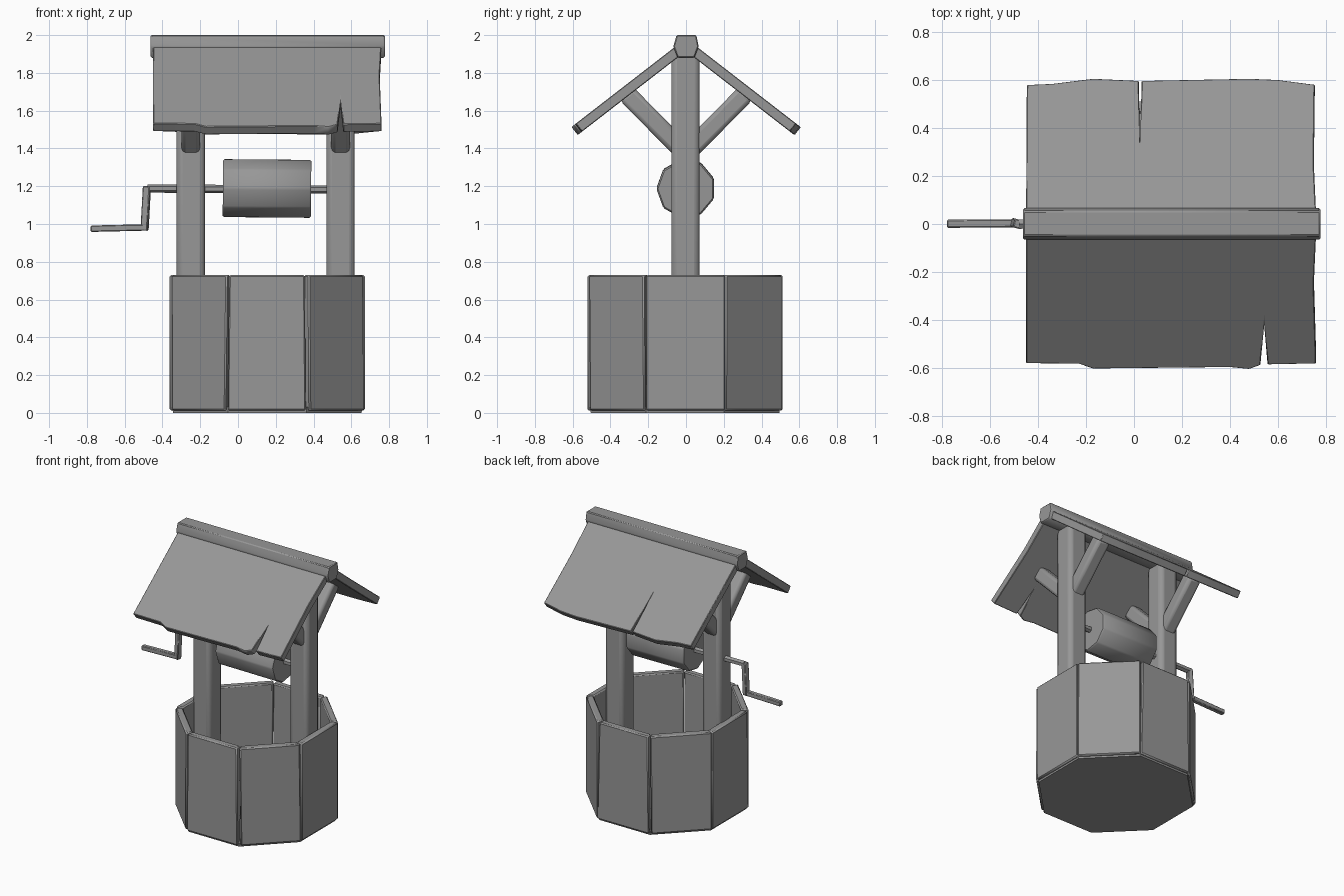
import bpy, bmesh, math, random
from mathutils import Vector

if "Cube" in bpy.data.objects:
    bpy.data.objects.remove(bpy.data.objects["Cube"])

random.seed(4)
CX, CY = 0.155, -0.005      # centre of the well ring
POST_X = (-0.25, 0.543)

grey = bpy.data.materials.new("dark_grey")
grey.diffuse_color = (0.31, 0.31, 0.31, 1)
grey.use_nodes = True
grey.node_tree.nodes["Principled BSDF"].inputs["Base Color"].default_value = grey.diffuse_color


def loft(name, a, b, bevel=0.0, segments=1, angle=35):
    """Solid between two matching loops of points."""
    bm = bmesh.new()
    va = [bm.verts.new(p) for p in a]
    vb = [bm.verts.new(p) for p in b]
    n = len(a)
    bm.faces.new(va)
    bm.faces.new(vb[::-1])
    for i in range(n):
        j = (i + 1) % n
        bm.faces.new((va[j], va[i], vb[i], vb[j]))
    bmesh.ops.recalc_face_normals(bm, faces=bm.faces)
    me = bpy.data.meshes.new(name)
    bm.to_mesh(me)
    bm.free()
    me.materials.append(grey)
    ob = bpy.data.objects.new(name, me)
    bpy.context.collection.objects.link(ob)
    if bevel:
        m = ob.modifiers.new("bevel", 'BEVEL')
        m.width, m.segments = bevel, segments
        m.limit_method = 'ANGLE'
    bpy.ops.object.select_all(action='DESELECT')
    ob.select_set(True)
    bpy.context.view_layer.objects.active = ob
    bpy.ops.object.shade_smooth_by_angle(angle=math.radians(angle))
    return ob


def rod(name, p, q, r, sides=8, turn=0.5, **kw):
    """Many-sided bar from p to q."""
    p, q = Vector(p), Vector(q)
    rot = (q - p).to_track_quat('Z', 'Y')
    ring = [rot @ Vector((r * math.cos(t), r * math.sin(t), 0))
            for t in [2 * math.pi * (i + turn) / sides for i in range(sides)]]
    return loft(name, [p + v for v in ring], [q + v for v in ring], **kw)


def beam(name, p, q, w, **kw):
    """Square bar with rounded edges."""
    return rod(name, p, q, w / math.sqrt(2), 4, **kw)


# Well ring: eight slabs with worn, grooved outer corners
R_OUT, R_IN = 0.559, 0.505
def corner(r, k, z):
    t = math.radians(22.5 + 45 * k)
    return Vector((CX + r * math.cos(t), CY + r * math.sin(t), z))

for k in range(8):
    loops = []
    for z in (0.012, 0.73):
        o0, o1 = corner(R_OUT, k, z), corner(R_OUT, k + 1, z)
        d = (o1 - o0).normalized()
        o0 += d * 0.02 * random.random() ** 2
        o1 -= d * 0.02 * random.random() ** 2
        loops.append([o0, o1, corner(R_IN, k + 1, z), corner(R_IN, k, z)])
    loft(f"well_wall_{k + 1}", *loops, bevel=0.008)

# Floor of the well
loft("well_floor", [corner(0.54, k, 0.0) for k in range(8)],
     [corner(0.545, k, 0.03) for k in range(8)])

# Posts and their roof braces
for side, x in zip(("left", "right"), POST_X):
    beam(f"{side}_post", (x, -0.003, 0.02), (x, -0.003, 1.92), 0.15,
         bevel=0.03, segments=2)
    for end, s in (("front", -1), ("back", 1)):
        beam(f"{side}_{end}_brace", (x, s * 0.015, 1.385), (x, s * 0.315, 1.69),
             0.1, bevel=0.022, segments=2)

# Roof slabs, drawn in plan and laid on the slope
def roof(name, s, eave):
    slope = 0.78
    top = [Vector((x, s * y * 1.008, 1.983 - slope * y))
           for x, y in [(-0.45, 0.03)] + eave + [(0.75, 0.25), (0.76, 0.03)]]
    n = Vector((0, s * slope, 1)).normalized()
    return loft(name, top, [p - n * 0.054 for p in top], bevel=0.004)

roof("front_roof", -1, [(-0.45, 0.578), (-0.23, 0.58), (-0.17, 0.6), (0.4, 0.594),
                        (0.48, 0.602), (0.527, 0.585), (0.543, 0.42), (0.557, 0.583),
                        (0.76, 0.579)])
roof("back_roof", 1, [(-0.447, 0.577), (-0.34, 0.582), (-0.17, 0.603), (0.02, 0.594),
                      (0.025, 0.3), (0.032, 0.594), (0.48, 0.603), (0.6, 0.598),
                      (0.754, 0.578)])

# Ridge beam
ridge = [(-0.05, 2.0), (0.055, 2.0), (0.067, 1.94), (0.045, 1.88), (-0.045, 1.88), (-0.067, 1.94)]
loft("ridge_beam", [(-0.462, y, z) for y, z in ridge], [(0.777, y, z) for y, z in ridge],
     bevel=0.006, angle=70)

# Winding drum on its axle
rod("drum", (-0.08, 0, 1.19), (0.387, 0, 1.186), 0.157, 9, angle=42, bevel=0.008)
rod("axle", (-0.48, 0, 1.188), (0.5, 0, 1.182), 0.022, 6)

# Crank arm and handle
beam("crank_arm", (-0.482, 0, 1.2), (-0.495, 0.003, 0.965), 0.038, bevel=0.005)
beam("crank_handle", (-0.48, 0.003, 0.982), (-0.78, 0.001, 0.975), 0.034, bevel=0.005)
